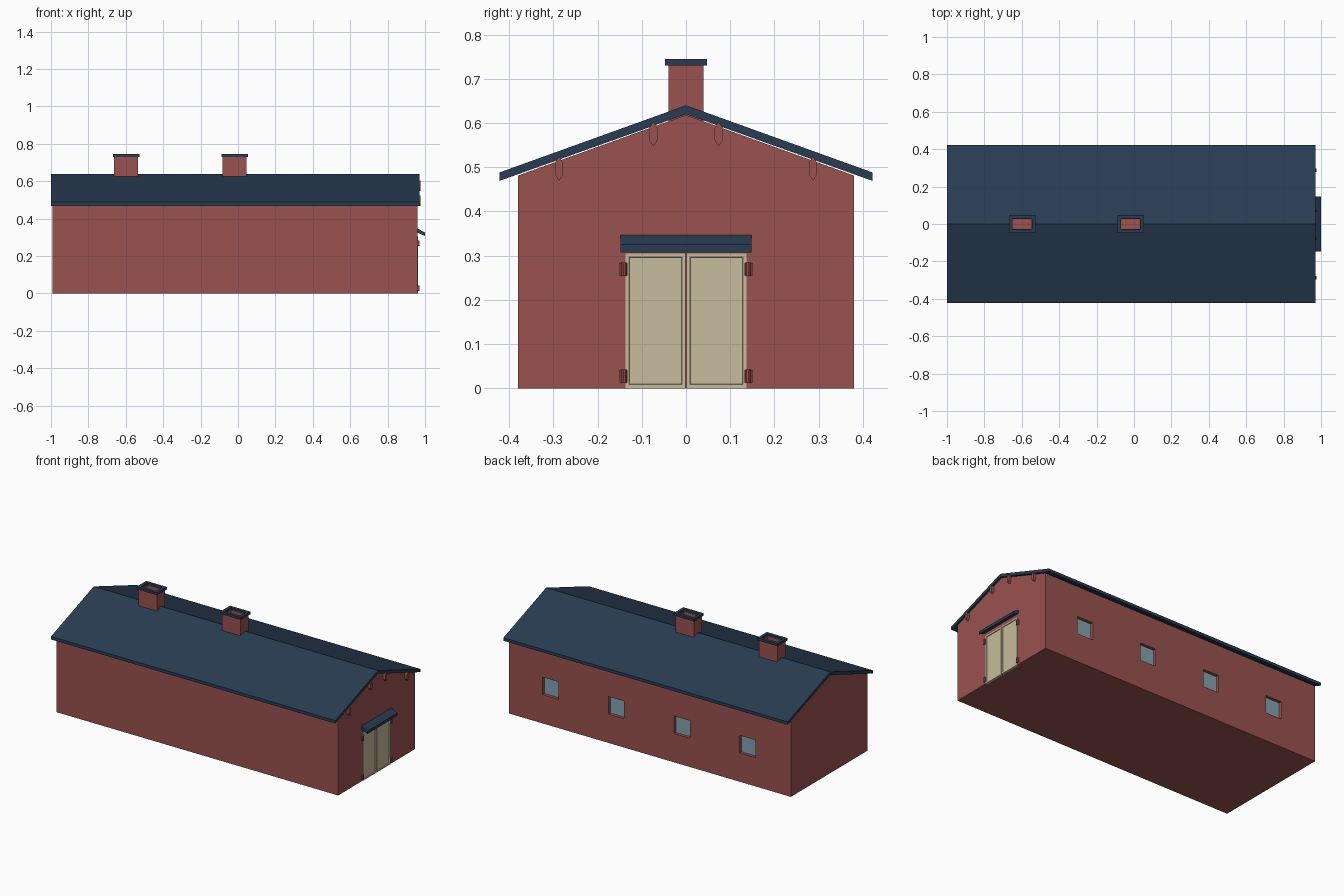
import bpy, bmesh
from mathutils import Vector

if "Cube" in bpy.data.objects:
    bpy.data.objects.remove(bpy.data.objects["Cube"])


def material(name, rgb):
    m = bpy.data.materials.new(name)
    m.diffuse_color = (*rgb, 1)
    m.use_nodes = True
    m.node_tree.nodes["Principled BSDF"].inputs["Base Color"].default_value = m.diffuse_color
    return m


RED = material("red_wall", (0.32, 0.085, 0.08))
NAVY = material("navy_roof", (0.022, 0.045, 0.085))
TAN = material("tan_door", (0.58, 0.50, 0.34))
GLASS = material("glass", (0.23, 0.36, 0.43))


def finish(name, bm, mat):
    bmesh.ops.recalc_face_normals(bm, faces=bm.faces[:])
    me = bpy.data.meshes.new(name)
    bm.to_mesh(me)
    bm.free()
    me.materials.append(mat)
    ob = bpy.data.objects.new(name, me)
    bpy.context.collection.objects.link(ob)
    return ob


def add_box(bm, x, y, z):
    """Box from (min, max) ranges."""
    verts = bmesh.ops.create_cube(bm, size=1)["verts"]
    for v in verts:
        v.co = Vector([(r[0] + r[1]) / 2 + c * (r[1] - r[0])
                       for c, r in zip(v.co, (x, y, z))])
    bm.normal_update()


def box(name, x, y, z, mat):
    bm = bmesh.new()
    add_box(bm, x, y, z)
    return finish(name, bm, mat)


def prism(name, pts, lo, hi, place, mat):
    """Extrude a 2D profile from lo to hi; place(a, b, t) gives xyz."""
    bm = bmesh.new()
    rings = [[bm.verts.new(place(a, b, t)) for a, b in pts] for t in (lo, hi)]
    n = len(pts)
    for r in rings:
        bm.faces.new(r)
    for i in range(n):
        j = (i + 1) % n
        bm.faces.new((rings[0][i], rings[0][j], rings[1][j], rings[1][i]))
    return finish(name, bm, mat)


def along_x(a, b, t):
    return (t, a, b)


def along_y(a, b, t):
    return (a, t, b)


def facing(bm, axis):
    return [f for f in bm.faces if f.normal.dot(Vector(axis)) > 0.9]


# Walls with gable ends
walls = prism("walls", [(-0.38, 0), (0.38, 0), (0.38, 0.481), (0, 0.618), (-0.38, 0.481)],
              -0.993, 0.96, along_x, RED)

# Openings for the rear windows and the end door
window_x = [0.672 - 0.455 * i for i in range(4)]
bm = bmesh.new()
for x in window_x:
    add_box(bm, (x - 0.055, x + 0.055), (0.355, 0.42), (0.18, 0.29))
add_box(bm, (0.94, 1.0), (-0.137, 0.137), (-0.02, 0.305))
cutter = finish("opening_cutter", bm, RED)
cutter.hide_render = True
cutter.hide_viewport = True
cut = walls.modifiers.new("openings", "BOOLEAN")
cut.operation = "DIFFERENCE"
cut.solver = "EXACT"
cut.object = cutter

# Window panes
for i, x in enumerate(window_x):
    box(f"window_pane_{i + 1}", (x - 0.055, x + 0.055), (0.35, 0.361), (0.18, 0.29), GLASS)

# Roof
prism("roof", [(0, 0.64), (0.422, 0.488), (0.422, 0.469), (0, 0.62),
               (-0.422, 0.469), (-0.422, 0.488)], -1.0, 0.97, along_x, NAVY)

# Pointed beam ends under the gable roof edge
for i, (y, z) in enumerate([(-0.287, 0.497), (-0.074, 0.575), (0.074, 0.575), (0.287, 0.497)]):
    prism(f"beam_end_{i + 1}",
          [(y, z + 0.028), (y + 0.009, z + 0.014), (y + 0.009, z - 0.014),
           (y, z - 0.028), (y - 0.009, z - 0.014), (y - 0.009, z + 0.014)],
          0.95, 0.976, along_x, RED)

# Chimneys: hollow stack and ring cap
for i, x in enumerate((-0.598, -0.018)):
    bm = bmesh.new()
    add_box(bm, (x - 0.064, x + 0.064), (-0.04, 0.04), (0.58, 0.732))
    top = facing(bm, (0, 0, 1))
    bmesh.ops.inset_individual(bm, faces=top, thickness=0.018)
    bmesh.ops.inset_individual(bm, faces=top, thickness=0.0005, depth=-0.07)
    finish(f"chimney_{i + 1}", bm, RED)

    bm = bmesh.new()
    add_box(bm, (x - 0.071, x + 0.071), (-0.048, 0.048), (0.73, 0.745))
    ends = facing(bm, (0, 0, 1)) + facing(bm, (0, 0, -1))
    bmesh.ops.inset_individual(bm, faces=ends, thickness=0.026)
    edges = [e for f in ends for e in f.edges]
    bmesh.ops.delete(bm, geom=ends, context="FACES_ONLY")
    bmesh.ops.bridge_loops(bm, edges=edges)
    finish(f"chimney_cap_{i + 1}", bm, NAVY)

# Door leaves with sunk panels, and barrel hinges
for side, s in (("left", -1), ("right", 1)):
    bm = bmesh.new()
    add_box(bm, (0.945, 0.962), sorted((s * 0.001, s * 0.137)), (0, 0.305))
    front = facing(bm, (1, 0, 0))
    bmesh.ops.inset_individual(bm, faces=front, thickness=0.012)
    bmesh.ops.inset_individual(bm, faces=front, thickness=0.001, depth=-0.004)
    finish(f"door_{side}", bm, TAN)
    for level, z in (("lower", 0.027), ("upper", 0.269)):
        bpy.ops.mesh.primitive_cylinder_add(vertices=8, radius=0.006, depth=0.03,
                                            location=(0.965, s * 0.141, z))
        hinge = bpy.context.object
        hinge.name = f"hinge_{side}_{level}"
        hinge.data.materials.append(RED)
        box(f"hinge_plate_{side}_{level}", (0.955, 0.965),
            (s * 0.141 - 0.01, s * 0.141 + 0.01), (z - 0.014, z + 0.014), RED)

# Sloped canopy over the door
prism("door_canopy", [(0.95, 0.347), (0.962, 0.347), (1.0, 0.325), (1.0, 0.307), (0.95, 0.330)],
      -0.148, 0.148, along_y, NAVY)
